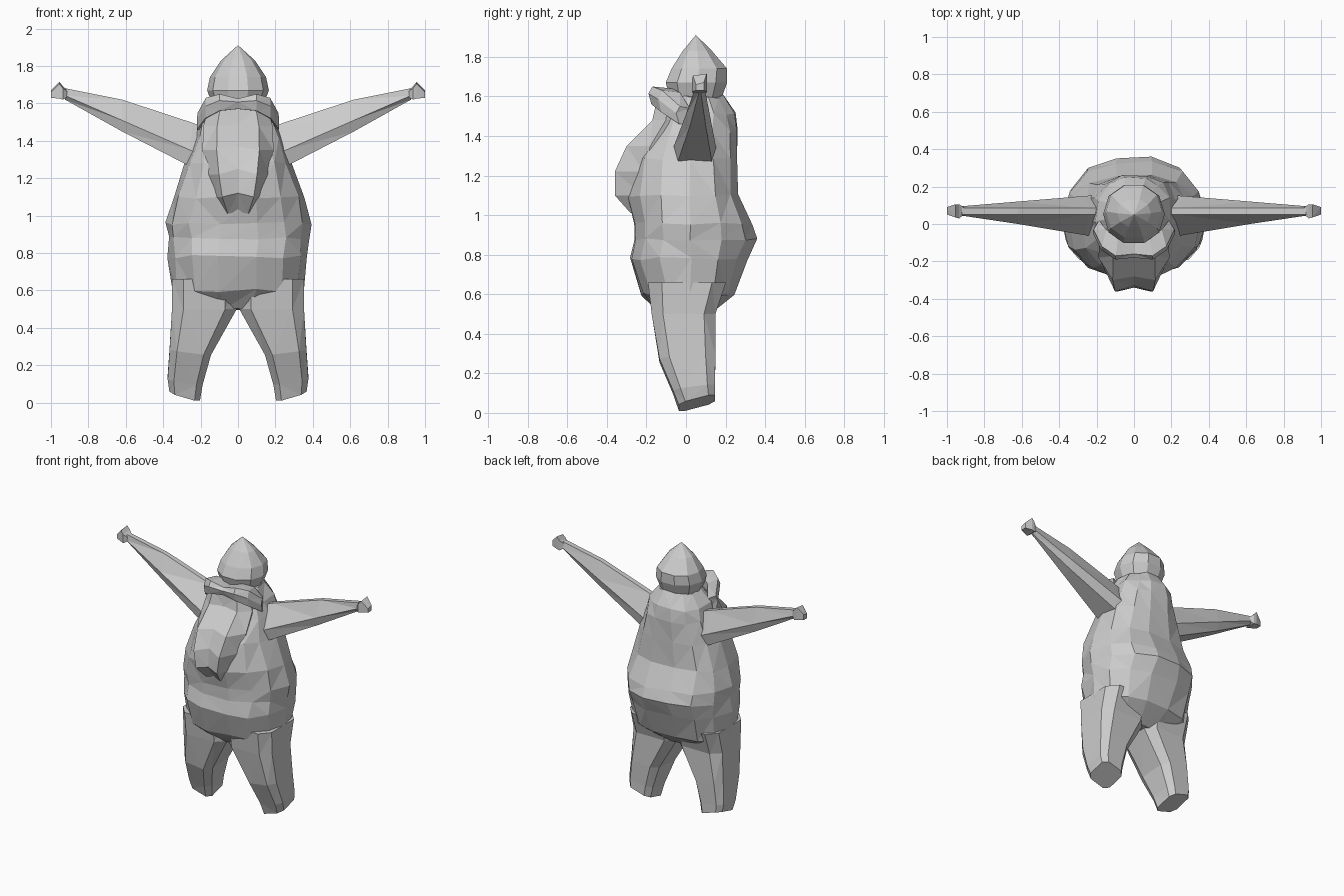
import bpy, bmesh, math, random
from mathutils import Vector

if "Cube" in bpy.data.objects:
    bpy.data.objects.remove(bpy.data.objects["Cube"])

random.seed(4)
grey = bpy.data.materials.new("stone_grey")
grey.diffuse_color = (0.6, 0.6, 0.6, 1)
grey.use_nodes = True
grey.node_tree.nodes["Principled BSDF"].inputs["Base Color"].default_value = grey.diffuse_color


def loft(name, rings, jitter=0.0):
    """Skin a list of equal-length point rings, cap both ends, keep flat facets."""
    bm = bmesh.new()
    loops = []
    for ring in rings:
        loops.append([bm.verts.new(Vector(p) + Vector([random.uniform(-jitter, jitter) for _ in range(3)]))
                      for p in ring])
    n = len(loops[0])
    for a, b in zip(loops, loops[1:]):
        for i in range(n):
            j = (i + 1) % n
            bm.faces.new((a[i], a[j], b[j], b[i]))
    bm.faces.new(loops[0])
    bm.faces.new(loops[-1])
    bmesh.ops.remove_doubles(bm, verts=bm.verts, dist=0.0005)
    bmesh.ops.triangulate(bm, faces=bm.faces)
    bmesh.ops.recalc_face_normals(bm, faces=bm.faces)
    mesh = bpy.data.meshes.new(name)
    bm.to_mesh(mesh)
    bm.free()
    mesh.materials.append(grey)
    ob = bpy.data.objects.new(name, mesh)
    bpy.context.collection.objects.link(ob)
    return ob


def oval(z, x0, x1, yf, yb, sides=12, power=2.3, yc=None, tilt=(0, 0), turn=0.0):
    """Rounded horizontal ring; front and back depths may differ."""
    xc, hw = (x0 + x1) / 2, (x1 - x0) / 2
    yc = (yf + yb) / 2 if yc is None else yc
    pts = []
    for i in range(sides):
        a = math.tau * (i + turn) / sides
        c, s = math.cos(a), math.sin(a)
        u = math.copysign(abs(c) ** (2 / power), c)
        v = math.copysign(abs(s) ** (2 / power), s)
        y = yc + v * ((yb - yc) if v > 0 else (yc - yf))
        pts.append((xc + hw * u, y, z + tilt[0] * (u + 1) / 2 + tilt[1] * (v + 1) / 2))
    return pts


# Torso with round belly, jutting seat and narrow shoulders: z, half width, front, back
torso = [(0.50, 0.22, -0.13, 0.12), (0.60, 0.35, -0.23, 0.25), (0.78, 0.37, -0.29, 0.32),
         (0.88, 0.375, -0.27, 0.36), (0.96, 0.385, -0.27, 0.335), (1.10, 0.35, -0.30, 0.27),
         (1.28, 0.285, -0.27, 0.265), (1.42, 0.23, -0.19, 0.265), (1.51, 0.20, -0.12, 0.255),
         (1.60, 0.14, -0.05, 0.20)]
loft("torso", [oval(z, -w, w, f, b, 14, yc=0.02) for z, w, f, b in torso], 0.009)

# Pointed cap and head
head = [(1.52, 0.12, -0.05, 0.17), (1.60, 0.14, -0.09, 0.19), (1.67, 0.165, -0.11, 0.215),
        (1.74, 0.15, -0.08, 0.215), (1.83, 0.09, -0.02, 0.135), (1.91, 0.001, 0.049, 0.051)]
loft("head", [oval(z, -w, w, f, b, 10, 2.1) for z, w, f, b in head])

# Long beard with a groove down the middle: z, half width, front, groove depth
beard = [(1.57, 0.16, -0.15, 0.0), (1.48, 0.185, -0.17, 0.01), (1.35, 0.19, -0.30, 0.02),
         (1.22, 0.17, -0.36, 0.03), (1.10, 0.14, -0.36, 0.02), (1.01, 0.09, -0.28, 0.01)]
loft("beard", [[(-w, f * 0.6, z), (-w * 0.6, f, z), (0, f + g, z + g), (w * 0.6, f, z),
                (w, f * 0.6, z), (w * 0.7, 0, z), (-w * 0.7, 0, z)] for z, w, f, g in beard])

# Drooping moustache wrapped round the face: x, outer y, inner y, bottom, top
side = [(0.0, -0.18, -0.06, 1.57, 1.625), (0.10, -0.19, -0.07, 1.56, 1.65),
        (0.175, -0.14, -0.03, 1.52, 1.63), (0.22, -0.05, 0.02, 1.46, 1.55)]
whole = [(-x, *r) for x, *r in reversed(side[1:])] + side
loft("moustache", [[(x, o + 0.015, lo), (x, o, (lo + hi) / 2 + 0.01), (x * 0.98, o + 0.02, hi),
                    (x * 0.85, i, hi - 0.01), (x * 0.85, i, lo)] for x, o, i, lo, hi in whole])

for s, label in ((-1, "left"), (1, "right")):
    # Raised tapering arm: x at bottom, x at top, low z, high z, front, back
    arm = [(0.15, 0.10, 1.22, 1.44, -0.07, 0.16), (0.28, 0.24, 1.275, 1.495, -0.06, 0.15),
           (0.62, 0.62, 1.45, 1.62, 0.0, 0.12), (0.925, 0.92, 1.62, 1.68, 0.045, 0.095)]
    loft(label + "_arm", [[(s * xb, f + 0.02, lo), (s * (xb + xt) / 2, f, lo * 0.65 + hi * 0.35),
                           (s * xt, 0.05, hi), (s * xt, 0.085, hi),
                           (s * (xb + xt) / 2, b, lo * 0.65 + hi * 0.35), (s * xb, b - 0.02, lo)]
                          for xb, xt, lo, hi, f, b in arm])
    # Small blocky hand: x, low z, high z, front, back
    hand = [(0.91, 1.635, 1.67, 0.05, 0.09), (0.935, 1.62, 1.69, 0.03, 0.105),
            (0.955, 1.625, 1.715, 0.035, 0.105), (1.0, 1.63, 1.67, 0.05, 0.09)]
    loft(label + "_hand", [[(s * x, f, lo), (s * x, f, hi - 0.01), (s * x, b, hi), (s * x, b, lo)]
                           for x, lo, hi, f, b in hand])
    # Trouser leg with a slanted sole: z, inner x, outer x, front, back, side tilt, back tilt
    leg = [(0.0, 0.20, 0.37, -0.04, 0.15, 0.05, 0.05), (0.09, 0.185, 0.38, -0.07, 0.15, 0.03, 0.03),
           (0.25, 0.14, 0.37, -0.14, 0.155, 0.03, 0.02), (0.50, 0.0, 0.36, -0.18, 0.155, 0.0, 0.0),
           (0.66, 0.0, 0.36, -0.2, 0.21, 0.0, 0.0)]
    loft(label + "_leg", [[(s * x, y, z) for x, y, z in
                           oval(z0, a, b, f, k, 8, 4.0, tilt=(t1, t2), turn=0.5)]
                          for z0, a, b, f, k, t1, t2 in leg])
